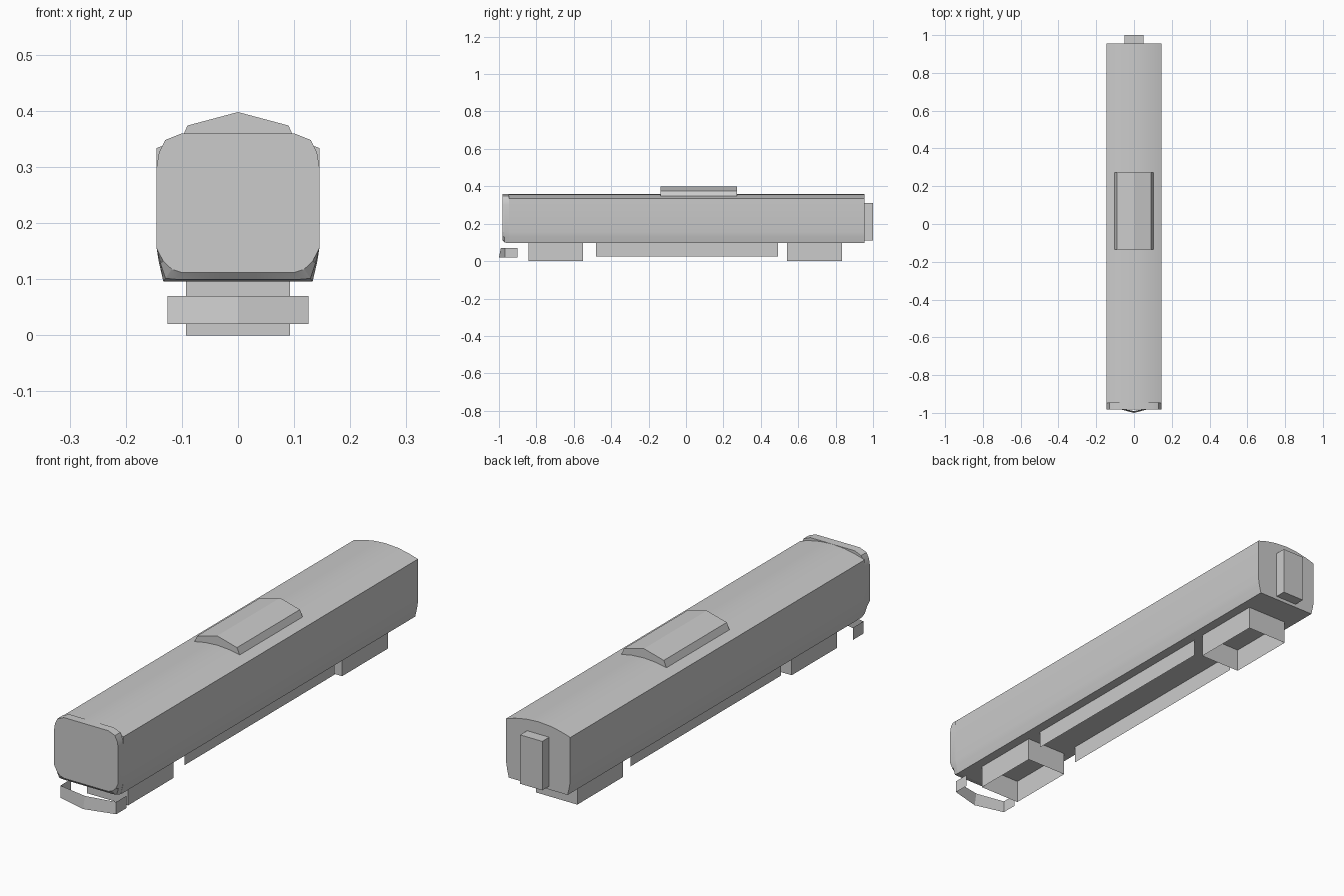
import bpy, math

if "Cube" in bpy.data.objects:
    bpy.data.objects.remove(bpy.data.objects["Cube"])


def make(name, verts, faces, smooth=False):
    me = bpy.data.meshes.new(name)
    me.from_pydata(verts, [], faces)
    me.validate()
    ob = bpy.data.objects.new(name, me)
    bpy.context.collection.objects.link(ob)
    if smooth:
        bpy.ops.object.select_all(action='DESELECT')
        ob.select_set(True)
        bpy.context.view_layer.objects.active = ob
        bpy.ops.object.shade_smooth_by_angle(angle=math.radians(25))
    return ob


def mirrored(half):
    """Close a right-hand profile (bottom to top) around x = 0."""
    return half + [(-x, z) for x, z in reversed(half) if x > 0]


def loft(name, sections, smooth=False):
    """Join (y, closed profile) sections, capping both ends."""
    n = len(sections[0][1])
    verts = [(x, y, z) for y, prof in sections for x, z in prof]
    faces = [(s * n + i, s * n + (i + 1) % n, (s + 1) * n + (i + 1) % n, (s + 1) * n + i)
             for s in range(len(sections) - 1) for i in range(n)]
    last = (len(sections) - 1) * n
    faces += [tuple(reversed(range(n))), tuple(range(last, last + n))]
    return make(name, verts, faces, smooth)


def strip(name, bottom, top, closed=False):
    """Thin sheet standing between two matching paths."""
    n = len(bottom)
    faces = [(i, (i + 1) % n, n + (i + 1) % n, n + i) for i in range(n if closed else n - 1)]
    return make(name, bottom + top, faces)


# Main carriage body: tapered lower sides and a shallow arched roof
roof = [(0.145 * math.cos(t), 0.334 + 0.026 * math.sin(t) ** 2)
        for t in (math.pi / 2 * i / 4 for i in range(5))]
roof[-1] = (0, 0.36)
body = mirrored([(0.133, 0.096), (0.141, 0.13), (0.145, 0.155)] + roof)
loft("carriage_body", [(-0.947, body), (0.955, body)], True)

# Cab front: rounded face blending back to the body section
upper = [(0.145, 0.155), (0.145, 0.30), (0.141, 0.325), (0.13, 0.348), (0.1, 0.36)]
face = [(0.03, 0.112), (0.1, 0.112), (0.118, 0.118), (0.133, 0.132)] + upper
base = [(0.03, 0.096), (0.115, 0.096), (0.133, 0.096), (0.14, 0.128)] + upper
mid = [(a + 0.75 * (c - a), b + 0.75 * (d - b)) for (a, b), (c, d) in zip(face, base)]
loft("cab_front", [(-0.981, mirrored(face)), (-0.970, mirrored(mid)),
                   (-0.946, mirrored(base))], True)

# Roof equipment housing
housing = mirrored([(0.103, 0.345), (0.09, 0.374), (0, 0.398)])
loft("roof_housing", [(-0.135, housing), (0.272, housing)])

# Rear gangway
gangway = mirrored([(0.05, 0.11), (0.05, 0.31)])
loft("rear_gangway", [(0.953, gangway), (1.0, gangway)])

# Bogie frames, open underneath
for name, y0, y1 in (("front_bogie", -0.843, -0.55), ("rear_bogie", 0.54, 0.835)):
    path = [(-0.093, y0), (0.093, y0), (0.093, y1), (-0.093, y1)]
    strip(name, [(x, y, 0) for x, y in path], [(x, y, 0.098) for x, y in path], True)

# Underfloor side skirts
for name, x in (("left_skirt", -0.093), ("right_skirt", 0.093)):
    strip(name, [(x, -0.48, 0.025), (x, 0.492, 0.025)], [(x, -0.48, 0.098), (x, 0.492, 0.098)])

# Pointed front bumper
low = [(-0.126, -0.9), (-0.126, -0.967), (0, -1.0), (0.126, -0.967), (0.126, -0.9)]
strip("front_bumper", [(x, y, 0.02) for x, y in low],
      [(x, y if x else -0.99, 0.07) for x, y in low])
